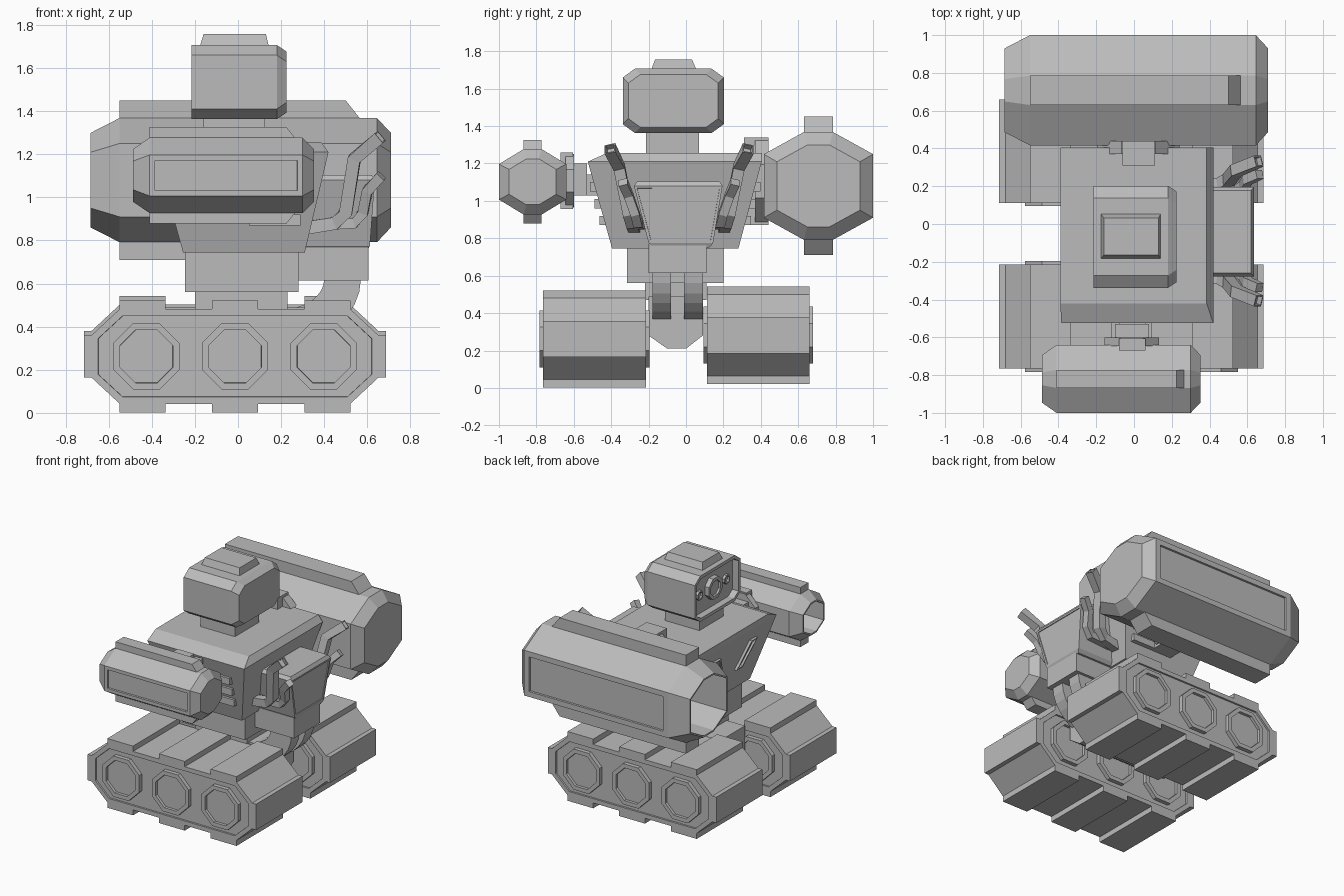
import bpy, bmesh, math
from mathutils import Vector

if "Cube" in bpy.data.objects:
    bpy.data.objects.remove(bpy.data.objects["Cube"])

grey = bpy.data.materials.new("plain grey")
grey.use_nodes = True
grey.diffuse_color = (0.5, 0.5, 0.5, 1)
grey.node_tree.nodes["Principled BSDF"].inputs["Base Color"].default_value = (0.5, 0.5, 0.5, 1)


def finish(name, bm):
    bmesh.ops.recalc_face_normals(bm, faces=bm.faces)
    mesh = bpy.data.meshes.new(name)
    bm.to_mesh(mesh)
    bm.free()
    mesh.materials.append(grey)
    ob = bpy.data.objects.new(name, mesh)
    bpy.context.scene.collection.objects.link(ob)
    return ob


def loft(name, rings, insets=()):
    """Skin matching rings; insets = (direction, border, depth) on flat faces."""
    bm = bmesh.new()
    rows = [[bm.verts.new(p) for p in r] for r in rings]
    n = len(rows[0])
    for a, b in zip(rows, rows[1:]):
        for i in range(n):
            bm.faces.new((a[i], a[(i + 1) % n], b[(i + 1) % n], b[i]))
    bm.faces.new(rows[0])
    bm.faces.new(rows[-1])
    bmesh.ops.recalc_face_normals(bm, faces=bm.faces)
    for direction, border, depth in insets:
        d = Vector(direction)
        face = max(bm.faces, key=lambda f: (round(f.normal.dot(d), 1), f.calc_area()))
        bmesh.ops.inset_region(bm, faces=[face], thickness=border)
        bmesh.ops.inset_region(bm, faces=[face], thickness=0.001, depth=-depth)
    return finish(name, bm)


def prism_x(name, yz, x0, x1, **kw):
    return loft(name, [[(x, y, z) for y, z in yz] for x in (x0, x1)], **kw)


def prism_y(name, xz, y0, y1, **kw):
    return loft(name, [[(x, y, z) for x, z in xz] for y in (y0, y1)], **kw)


def rect(x0, x1, y0, y1, z):
    return [(x0, y0, z), (x1, y0, z), (x1, y1, z), (x0, y1, z)]


def box(name, x0, x1, y0, y1, z0, z1):
    return loft(name, [rect(x0, x1, y0, y1, z) for z in (z0, z1)])


def octagon(cx, cz, r):
    return [(cx + r * math.cos(math.pi * (i + .5) / 4), cz + r * math.sin(math.pi * (i + .5) / 4))
            for i in range(8)]


def cut_octagon(cy, cz, hy, hz, fy, fz):
    """Box outline with cut corners; fy and fz are the half flats."""
    q = [(hy, fz), (fy, hz), (-fy, hz), (-hy, fz), (-hy, -fz), (-fy, -hz), (fy, -hz), (hy, -fz)]
    return [(cy + a, cz + b) for a, b in q]


def ring(name, cx, cz, r_out, r_in, y0, y1):
    """Eight sided wheel with a sunken hub."""
    d = (0, 1 if y1 > y0 else -1, 0)
    prism_y(name, octagon(cx, cz, r_out), y0, y1, insets=[(d, (r_out - r_in) * .92, .02)])


# Crawler tracks
def track(side, y0, y1, lift):
    cx, cz = -.014, .262 + lift
    body = cut_octagon(cx, cz, .667, .22, .535, .097)
    prism_y(side + "_track", body, y0, y1, insets=[((0, -1, 0), .035, .012), ((0, 1, 0), .035, .012)])
    for s in (-1, 1):
        for x in (-.43, 0, .43):
            a, b = sorted((cz + s * .2, cz + s * .26))
            box(side + "_tread", cx + x - .107, cx + x + .107, y0, y1, a, b)
        a, b = sorted((cx + s * .65, cx + s * .7))
        box(side + "_end_tread", a, b, y0, y1, cz - .097, cz + .097)
    for x in (-.411, 0, .411):
        ring(side + "_wheel", cx + x, cz, .165, .13, y0 + .03, y0 - .018)
        ring(side + "_wheel", cx + x, cz, .165, .13, y1 - .03, y1 + .018)


track("front", -.765, -.214, 0)
track("back", .112, .66, .02)

# Lower hull, waist and rear brackets
hull = [(-.2, .28), (-.1, .21), (0, .21), (.09, .28), (.09, .49), (-.2, .49)]
prism_x("lower_hull", hull, -.35, .4)
box("hull_collar", -.2, .23, -.22, .11, .47, .57)
box("waist", -.245, .28, -.315, .2, .56, .75)
box("rear_hip", .27, .605, -.2, .11, .615, .77)
arc = [(.2 + .37 * math.cos(t * math.pi / 16), .62 - .3 * math.sin(t * math.pi / 16)) for t in range(7)]
inner = [(.2 + .2 * math.cos(t * math.pi / 16), .62 - .14 * math.sin(t * math.pi / 16)) for t in range(6, -1, -1)]
for y in (-.18, -.01):
    prism_y("rear_bracket", arc + inner, y, y + .1)

# Torso tapering downward
loft("torso", [rect(-.255, .31, -.395, .28, .745), rect(-.385, .42, -.525, .405, 1.21),
               rect(-.39, .385, -.42, .405, 1.257)])
for s in (-1, 1):
    for z in (.87, .96, 1.05):
        w = (z - .745) * .28
        y = -.058 + s * (.345 + w)
        box("side_slat", .05, .29, y - .025, y + .025, z, z + .05)
    # slanted chest vents
    vent = [(-.06 + s * a, b) for a, b in ((.08, .92), (.15, .92), (.25, 1.12), (.18, 1.12))]
    loft("chest_vent", [[(-.255 - (z - .745) * .28 + o, y, z) for y, z in vent] for o in (-.02, .02)],
         insets=[((-1, 0, 0), .015, .015)])

# Head with recessed face, cap and neck
box("neck", -.16, .125, -.215, .07, 1.25, 1.37)
hy, hz = -.068, 1.535
loft("head", [[(x, y, z) for y, z in cut_octagon(hy, hz, .27 - e, .172 - e, .205 - e, .125 - e)]
              for x, e in ((-.215, 0), (.18, 0), (.225, .03))],
     insets=[((-1, 0, 0), .025, .05)])


def disc_x(name, cy, cz, r, x0, x1):
    prism_x(name, octagon(cy, cz, r), x0, x1, insets=[((-1, 0, 0), r * .3, .015)])


disc_x("main_eye", hy, hz, .085, -.155, -.2)
for s in (-1, 1):
    disc_x("side_eye", hy + s * .16, hz, .035, -.155, -.185)
loft("head_cap", [rect(-.18, .145, -.19, .06, 1.69), rect(-.16, .13, -.165, .032, 1.757)])


# Gun pods: open toward -x, tapered at both ends
def pod(name, cy, cz, half, flats, xs, ends, lug, side):
    rings = [[(x, y, z) for y, z in cut_octagon(cy, cz, half[0] * k, half[1] * k, flats[0] * k, flats[1] * k)]
             for x, k in zip(xs, (ends, 1, 1, ends))]
    loft(name, rings, insets=[((-1, 0, 0), .012, .3), ((0, side, 0), .035 * half[0] / .18, .015)])
    for s in (-1, 1):
        zs = [cz + s * lug[3], cz + s * (half[1] - .02)]
        prism_y(name + "_rail", [(lug[0], zs[0]), (lug[1], zs[0]), (lug[2], zs[1]), (lug[0], zs[1])],
                cy - flats[0], cy + flats[0])


pod("small_pod", -.82, 1.102, (.18, .175), (.048, .095), (-.487, -.41, .3, .352), .7,
    (-.41, .225, .28, .224), -1)
pod("large_pod", .708, 1.08, (.292, .288), (.078, .17), (-.685, -.55, .645, .71), .76,
    (-.55, .5, .58, .37), 1)

# Shoulders
box("small_shoulder_axle", -.08, .06, -.67, -.44, 1.03, 1.14)
box("small_shoulder_block", -.1, .08, -.6, -.53, 1.03, 1.2)
prism_y("small_shoulder_disc", octagon(-.012, 1.108, .155), -.645, -.6)
box("small_shoulder_plate", -.08, .06, -.67, -.605, .957, 1.26)
box("large_shoulder_plate", -.06, .11, .31, .44, .87, 1.34)
prism_y("large_shoulder_disc", octagon(.025, 1.105, .235), .37, .44)

# Backpack
loft("backpack", [rect(.28, .6, -.18, .125, .75), rect(.28, .612, -.2, .145, .775),
                  rect(.35, .635, -.278, .195, 1.08), rect(.35, .62, -.26, .178, 1.105)],
     insets=[((1, 0, 0), .02, .006)])


# Bent exhaust pipes, mirrored about the backpack
def pipe(name, path, w):
    rings = []
    pts = [Vector(p) for p in path]
    for i, p in enumerate(pts):
        t = (pts[min(i + 1, len(pts) - 1)] - pts[max(i - 1, 0)]).normalized()
        u = t.cross(Vector((0, 1, 0))).normalized()
        v = t.cross(u)
        rings.append([p + u * a * w + v * b * w for a, b in ((-1, -1), (1, -1), (1, 1), (-1, 1))])
    loft(name, rings, insets=[(pts[-1] - pts[-2], .009, .03)])


for s in (-1, 1):
    def at(x, off, z):
        return (x, -.037 + s * off, z)
    pipe("tall_exhaust", [at(.33, .24, .86), at(.45, .25, .88), at(.5, .27, .93),
                          at(.54, .32, 1.18), at(.66, .37, 1.28)], .03)
    pipe("short_exhaust", [at(.36, .21, .87), at(.54, .22, .88), at(.58, .235, .93),
                           at(.6, .27, 1.03), at(.665, .3, 1.1)], .024)
